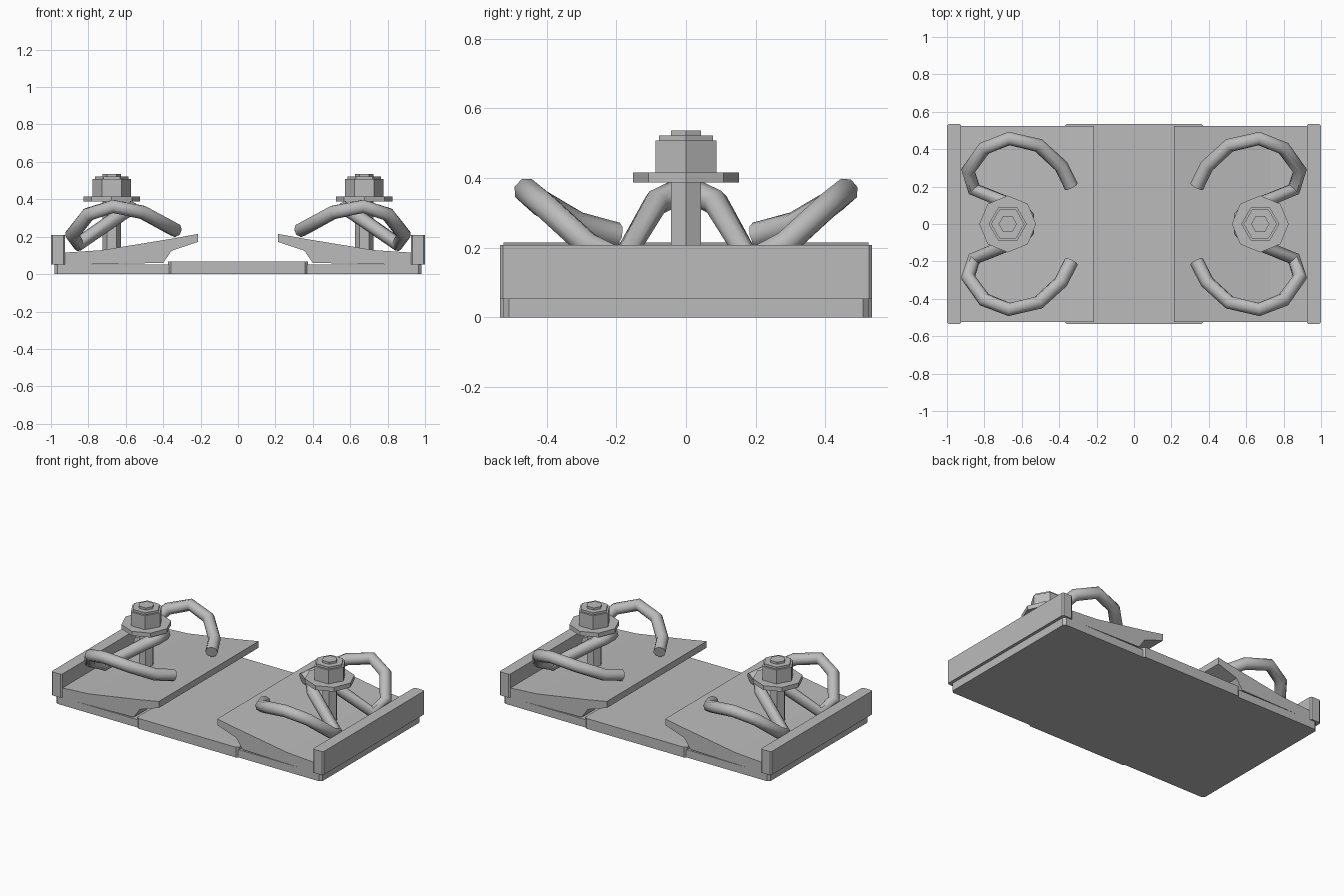
import bpy, bmesh, math
from mathutils import Vector

cube = bpy.data.objects.get("Cube")
if cube:
    bpy.data.objects.remove(cube)

steel = bpy.data.materials.new("steel_grey")
steel.use_nodes = True
GREY = (0.5, 0.5, 0.5, 1)
steel.diffuse_color = GREY
steel.node_tree.nodes["Principled BSDF"].inputs["Base Color"].default_value = GREY


def prism(name, points, depth):
    """Solid made by sweeping a planar outline along a vector."""
    bm = bmesh.new()
    face = bm.faces.new([bm.verts.new(p) for p in points])
    swept = bmesh.ops.extrude_face_region(bm, geom=[face])["geom"]
    bmesh.ops.translate(bm, vec=depth,
                        verts=[v for v in swept if isinstance(v, bmesh.types.BMVert)])
    bmesh.ops.recalc_face_normals(bm, faces=bm.faces)
    mesh = bpy.data.meshes.new(name)
    bm.to_mesh(mesh)
    bm.free()
    mesh.materials.append(steel)
    obj = bpy.data.objects.new(name, mesh)
    bpy.context.collection.objects.link(obj)
    return obj


def slab(name, cx, hx, hy, z0, z1, cut):
    """Flat block with chamfered vertical corners."""
    quarter = [(hx, hy - cut), (hx - cut, hy)]
    right = [(x, -y) for x, y in quarter[::-1]] + quarter
    outline = right + [(-x, -y) for x, y in right]
    return prism(name, [(cx + x, y, z0) for x, y in outline], (0, 0, z1 - z0))


def polygon_post(name, cx, sides, radius, z0, z1):
    ring = [(cx + radius * math.cos(math.tau * i / sides),
             radius * math.sin(math.tau * i / sides), z0) for i in range(sides)]
    return prism(name, ring, (0, 0, z1 - z0))


def spring_clip(name, half, side):
    """Bent bar mirrored front to back, swept with an eight-sided section."""
    path = [(x, y, z) for x, y, z in half] + [(x, -y, z) for x, y, z in half[::-1]]
    path = [Vector((side * x, y, z)) for x, y, z in path]
    last = len(path) - 1
    bm = bmesh.new()
    rings = []
    normal = Vector((0, 0, 1))
    for i, p in enumerate(path):
        before = (p - path[max(i - 1, 0)]).normalized()
        after = (path[min(i + 1, last)] - p).normalized()
        tangent = (before + after).normalized()
        normal = (normal - tangent * normal.dot(tangent)).normalized()
        across = tangent.cross(normal)
        ring = []
        for k in range(8):
            a = math.tau * k / 8
            ring.append(bm.verts.new(p + 0.038 * (math.cos(a) * normal + math.sin(a) * across)))
        rings.append(ring)
    for a, b in zip(rings, rings[1:]):
        for k in range(8):
            bm.faces.new((a[k], a[k - 1], b[k - 1], b[k]))
    bm.faces.new(rings[0])
    bm.faces.new(rings[-1])
    bmesh.ops.recalc_face_normals(bm, faces=bm.faces)
    mesh = bpy.data.meshes.new(name)
    bm.to_mesh(mesh)
    bm.free()
    mesh.materials.append(steel)
    obj = bpy.data.objects.new(name, mesh)
    bpy.context.collection.objects.link(obj)
    bpy.ops.object.select_all(action="DESELECT")
    obj.select_set(True)
    bpy.context.view_layer.objects.active = obj
    bpy.ops.object.shade_smooth_by_angle(angle=math.radians(50))
    return obj


# Base plate and the slightly wider raised centre pad
slab("base_plate", 0, 0.98, 0.525, 0, 0.052, 0.016)
slab("centre_pad", 0, 0.375, 0.535, 0, 0.068, 0.016)

# Side profile of the sloped guide plate and half of the clip's path
GUIDE = [(0.93, 0.05), (0.40, 0.06), (0.355, 0.125), (0.215, 0.172),
         (0.215, 0.215), (0.35, 0.19), (0.73, 0.128), (0.93, 0.115)]
CLIP = [(0.335, 0.20, 0.235), (0.39, 0.31, 0.265), (0.51, 0.42, 0.33),
        (0.668, 0.457, 0.362), (0.80, 0.405, 0.32), (0.887, 0.285, 0.21),
        (0.855, 0.185, 0.16), (0.61, 0.085, 0.33), (0.57, 0.04, 0.352)]

# Matching fastening on each side
for side, word in ((1, "left"), (-1, "right")):
    bolt_x = side * 0.675
    prism(word + "_guide_plate", [(side * x, -0.525, z) for x, z in GUIDE], (0, 1.05, 0))
    slab(word + "_end_wall", side * 0.962, 0.038, 0.535, 0.052, 0.208, 0.009)
    spring_clip(word + "_spring_clip", CLIP, side)
    polygon_post(word + "_bolt_shaft", bolt_x, 6, 0.049, 0.1, 0.40)
    polygon_post(word + "_washer", bolt_x, 8, 0.152, 0.387, 0.416)
    polygon_post(word + "_nut", bolt_x, 6, 0.102, 0.416, 0.508)
    polygon_post(word + "_nut_collar", bolt_x, 6, 0.089, 0.508, 0.522)
    polygon_post(word + "_bolt_tip", bolt_x, 6, 0.049, 0.522, 0.536)
